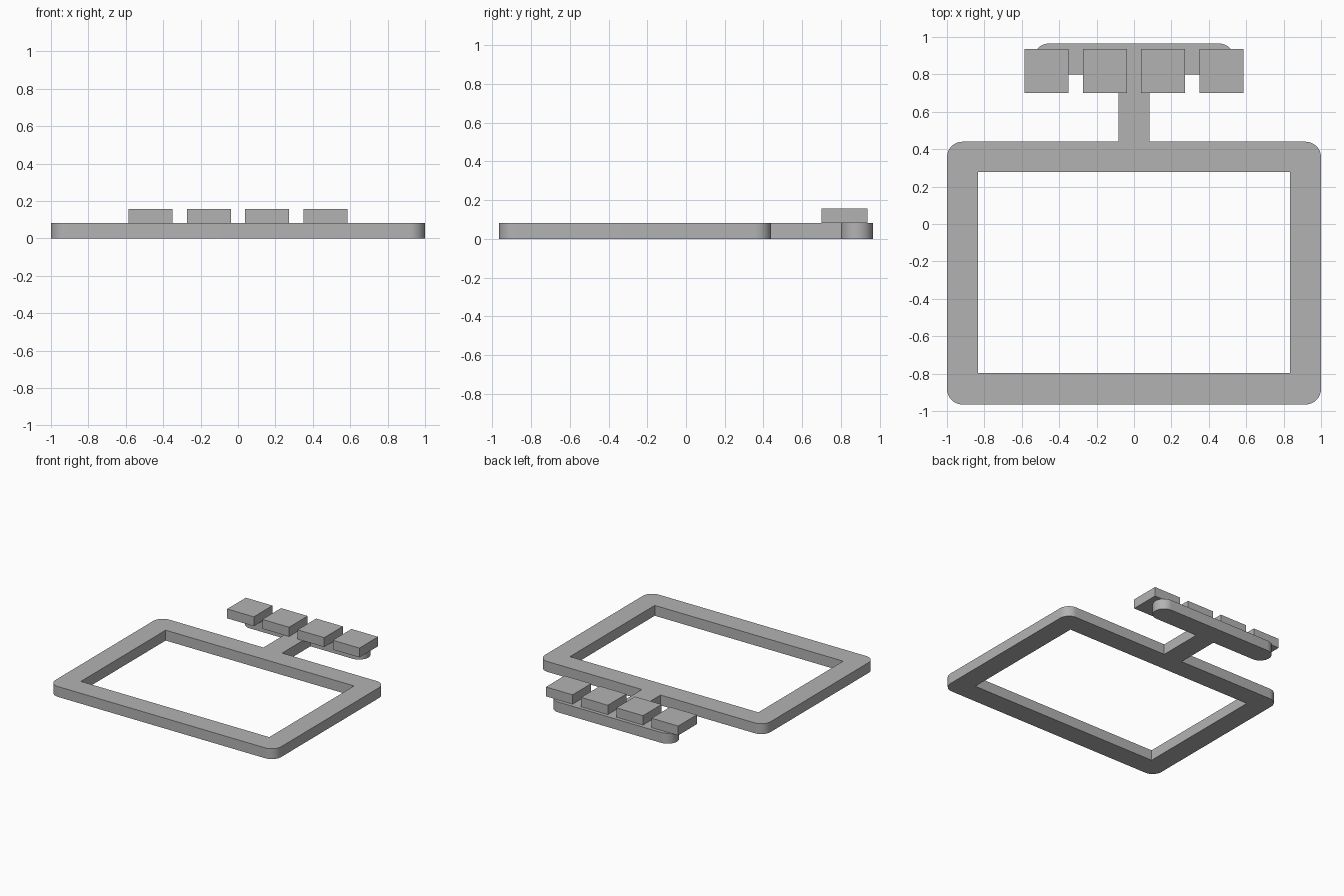
import bpy
from math import pi, cos, sin, radians

old = bpy.data.objects.get("Cube")
if old:
    bpy.data.objects.remove(old, do_unlink=True)

THICK = 0.083      # height of the frame plate
PAD_H = 0.075      # height of each pad
R = 0.083          # corner radius, also half the stem width

grey = bpy.data.materials.new("plain_grey")
grey.use_nodes = True
colour = (0.45, 0.45, 0.45, 1)
grey.diffuse_color = colour
grey.node_tree.nodes["Principled BSDF"].inputs["Base Color"].default_value = colour


def arc(cx, cy, start, end, steps=12):
    """Points on a round corner, angles in degrees."""
    angles = [radians(start + (end - start) * i / steps) for i in range(steps + 1)]
    return [(cx + R * cos(a), cy + R * sin(a)) for a in angles]


def plate(name, loops, height):
    """Extrude closed outlines (the first is outer, the rest are holes)."""
    curve = bpy.data.curves.new(name, "CURVE")
    curve.dimensions = "2D"
    curve.fill_mode = "BOTH"
    curve.extrude = height / 2
    for loop in loops:
        spline = curve.splines.new("POLY")
        spline.points.add(len(loop) - 1)
        for point, (x, y) in zip(spline.points, loop):
            point.co = (x, y, 0, 1)
        spline.use_cyclic_u = True
    obj = bpy.data.objects.new(name, curve)
    bpy.context.collection.objects.link(obj)
    obj.location.z = height / 2
    bpy.ops.object.select_all(action="DESELECT")
    obj.select_set(True)
    bpy.context.view_layer.objects.active = obj
    bpy.ops.object.convert(target="MESH")
    obj = bpy.context.object
    # Weld the caps to the walls
    weld = obj.modifiers.new("weld", "WELD")
    weld.merge_threshold = 0.0005
    bpy.ops.object.modifier_apply(modifier="weld")
    obj.data.materials.clear()
    obj.data.materials.append(grey)
    bpy.ops.object.shade_smooth_by_angle(angle=radians(30))
    return obj


# Frame, stem and round-ended crossbar as one outline: right half, then mirrored
FRONT, BACK, BAR_BACK = -0.965, 0.44, 0.965
BAR_END = 0.455
half = (arc(1 - R, FRONT + R, -90, 0)
        + arc(1 - R, BACK - R, 0, 90)
        + [(R, BACK), (R, BAR_BACK - 2 * R)]
        + arc(BAR_END, BAR_BACK - R, -90, 90, 24))
outline = half + [(-x, y) for x, y in reversed(half)]
hole = [(-0.835, -0.797), (-0.835, 0.277), (0.835, 0.277), (0.835, -0.797)]
plate("frame_with_stem_and_crossbar", [outline, hole], THICK)

# Four square pads resting on the crossbar
for i in range(4):
    bpy.ops.mesh.primitive_cube_add(
        size=1, location=((i - 1.5) * 0.312, 0.818, THICK + PAD_H / 2))
    pad = bpy.context.object
    pad.name = f"pad_{i + 1}"
    pad.scale = (0.236, 0.236, PAD_H)
    bpy.ops.object.transform_apply(location=False, rotation=False, scale=True)
    pad.data.materials.append(grey)
